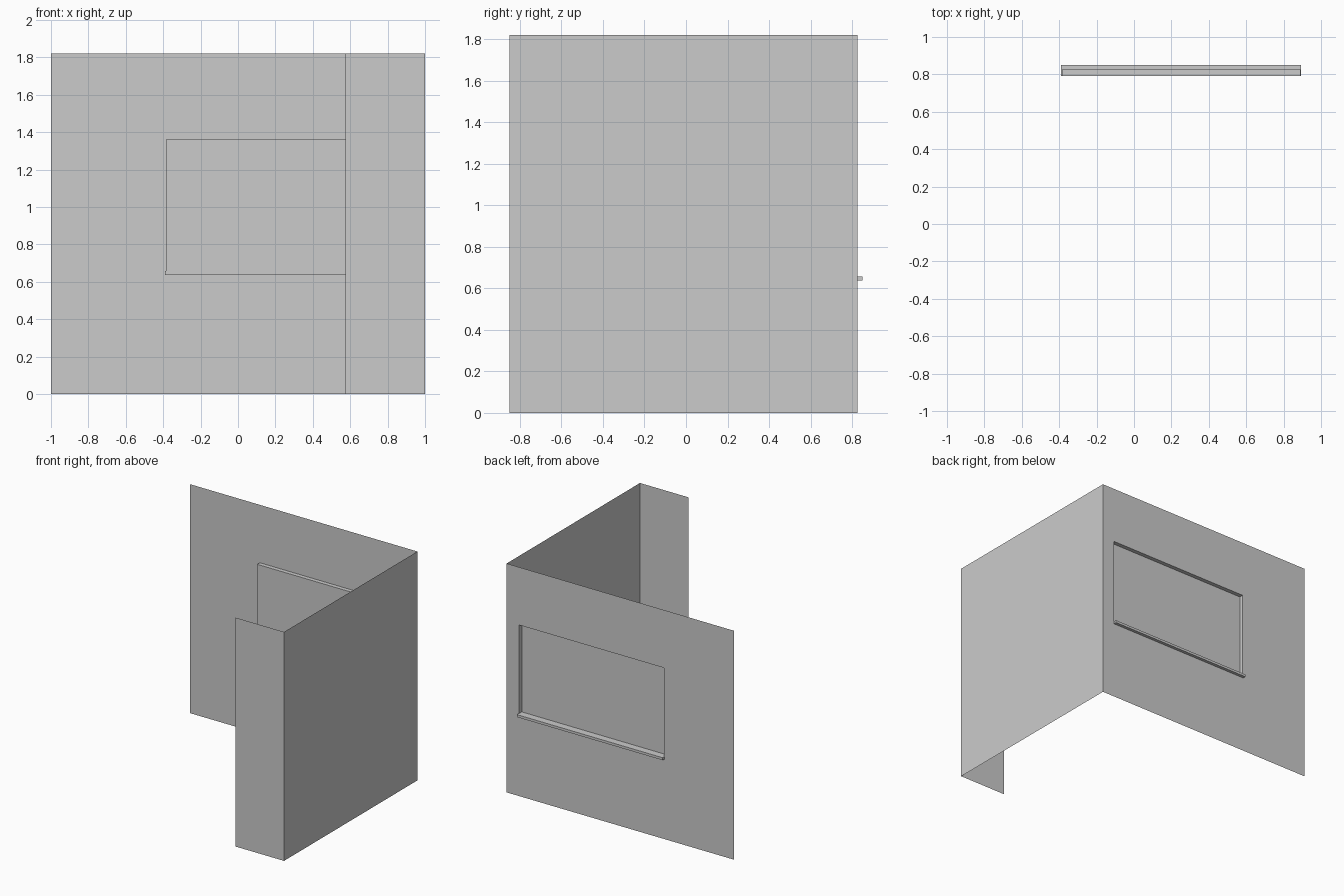
import bpy
import bmesh

if "Cube" in bpy.data.objects:
    bpy.data.objects.remove(bpy.data.objects["Cube"])

HEIGHT = 1.82
BACK, FRONT = 0.825, -0.85
PANE_Y = 0.792

# Plain grey plaster for every part
grey = bpy.data.materials.new("plaster_grey")
grey.use_nodes = True
colour = (0.6, 0.6, 0.6, 1)
grey.diffuse_color = colour
grey.node_tree.nodes["Principled BSDF"].inputs["Base Color"].default_value = colour


def finish(name, bm):
    mesh = bpy.data.meshes.new(name)
    bm.to_mesh(mesh)
    bm.free()
    mesh.materials.append(grey)
    obj = bpy.data.objects.new(name, mesh)
    bpy.context.collection.objects.link(obj)
    return obj


def rectangle(bm, x0, x1, z0, z1, y):
    return [bm.verts.new((x, y, z)) for x, z in
            ((x0, z0), (x0, z1), (x1, z1), (x1, z0))]


def bridge(bm, a, b):
    for i in range(4):
        j = (i + 1) % 4
        bm.faces.new((a[i], a[j], b[j], b[i]))


def upright_sheet(name, start, end):
    bm = bmesh.new()
    corners = [(*start, 0), (*end, 0), (*end, HEIGHT), (*start, HEIGHT)]
    bm.faces.new([bm.verts.new(c) for c in corners])
    return finish(name, bm)


# Back wall with its window opening
opening = (-0.385, 0.89, 0.647, 1.36)
bm = bmesh.new()
bridge(bm, rectangle(bm, -1, 1, 0, HEIGHT, BACK), rectangle(bm, *opening, BACK))
finish("back_wall", bm)

# Recessed window: reveals and a flat pane
bm = bmesh.new()
rim = rectangle(bm, *opening, BACK)
pane = rectangle(bm, *opening, PANE_Y)
bridge(bm, rim, pane)
bm.faces.new(pane)
finish("window_recess", bm)

# Side wall and short front return
upright_sheet("side_wall", (1, FRONT), (1, BACK))
upright_sheet("front_return_wall", (0.575, FRONT), (1, FRONT))

# Window sill running through the wall
bm = bmesh.new()
inner = rectangle(bm, -0.39, 0.893, 0.637, 0.657, PANE_Y - 0.001)
outer = rectangle(bm, -0.39, 0.893, 0.637, 0.657, 0.85)
bridge(bm, inner, outer)
bm.faces.new(inner[::-1])
bm.faces.new(outer)
bmesh.ops.recalc_face_normals(bm, faces=bm.faces)
finish("window_sill", bm)
